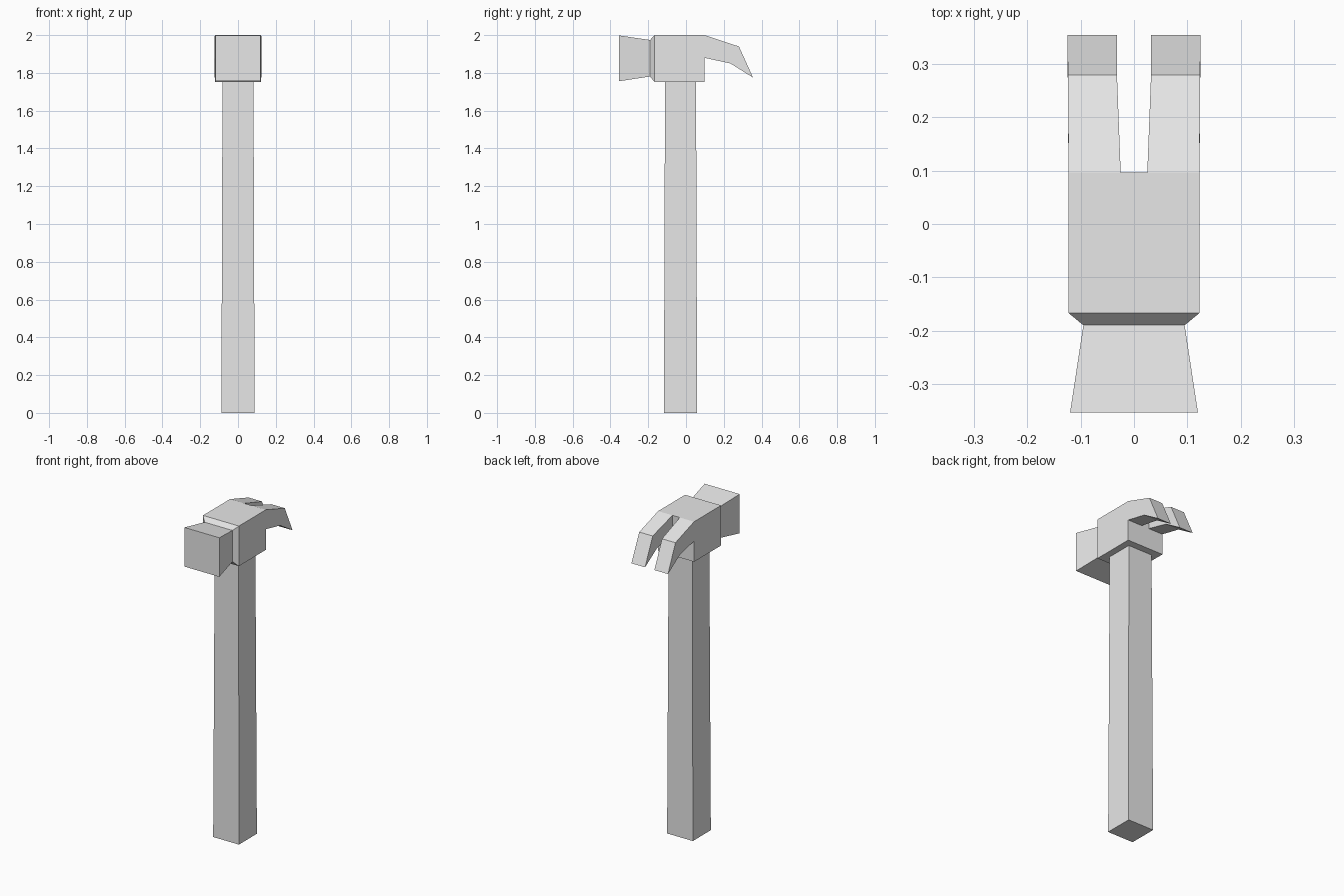
import bpy
import bmesh

cube = bpy.data.objects.get("Cube")
if cube:
    bpy.data.objects.remove(cube, do_unlink=True)

grey = bpy.data.materials.new("light_grey")
grey.use_nodes = True
grey.diffuse_color = (0.8, 0.8, 0.8, 1)
grey.node_tree.nodes["Principled BSDF"].inputs["Base Color"].default_value = (0.8, 0.8, 0.8, 1)


def loft(name, rings, cap_start=True, cap_end=True):
    """Skin a series of four-cornered rings into one flat-shaded part."""
    bm = bmesh.new()
    loops = [[bm.verts.new(p) for p in ring] for ring in rings]
    for a, b in zip(loops, loops[1:]):
        for i in range(4):
            j = (i + 1) % 4
            bm.faces.new((a[i], a[j], b[j], b[i]))
    if cap_start:
        bm.faces.new(loops[0][::-1])
    if cap_end:
        bm.faces.new(loops[-1])
    bmesh.ops.remove_doubles(bm, verts=bm.verts[:], dist=0.0005)
    bmesh.ops.recalc_face_normals(bm, faces=bm.faces[:])
    mesh = bpy.data.meshes.new(name)
    bm.to_mesh(mesh)
    bm.free()
    mesh.materials.append(grey)
    obj = bpy.data.objects.new(name, mesh)
    bpy.context.collection.objects.link(obj)
    return obj


def level_ring(half, z, y=-0.029):
    return [(-half, y - half, z), (half, y - half, z), (half, y + half, z), (-half, y + half, z)]


def upright_ring(y, half, low, high):
    return [(-half, y, low), (half, y, low), (half, y, high), (-half, y, high)]


# Handle, slightly wider at the foot
loft("handle", [level_ring(0.088, 0), level_ring(0.082, 1.76)])

# Head: flared striking face, narrow neck, square body
loft("hammer_head", [
    upright_ring(-0.354, 0.12, 1.756, 1.998),
    upright_ring(-0.19, 0.095, 1.781, 1.974),
    upright_ring(-0.167, 0.123, 1.752, 2.0),
    upright_ring(0.097, 0.123, 1.752, 2.0),
])

# Claw: (top y, top z, bottom y, bottom z, inner x, outer x), ending in an edge
sections = [
    (0.097, 2.0, 0.097, 1.88, 0.025, 0.123),
    (0.28, 1.94, 0.235, 1.85, 0.032, 0.124),
    (0.355, 1.775, 0.355, 1.775, 0.032, 0.125),
]
claw = loft("claw_prongs", [
    [(xi, yt, zt), (xo, yt, zt), (xo, yb, zb), (xi, yb, zb)]
    for yt, zt, yb, zb, xi, xo in sections
], cap_start=False, cap_end=False)
claw.modifiers.new("both_sides", 'MIRROR').use_mirror_merge = False
